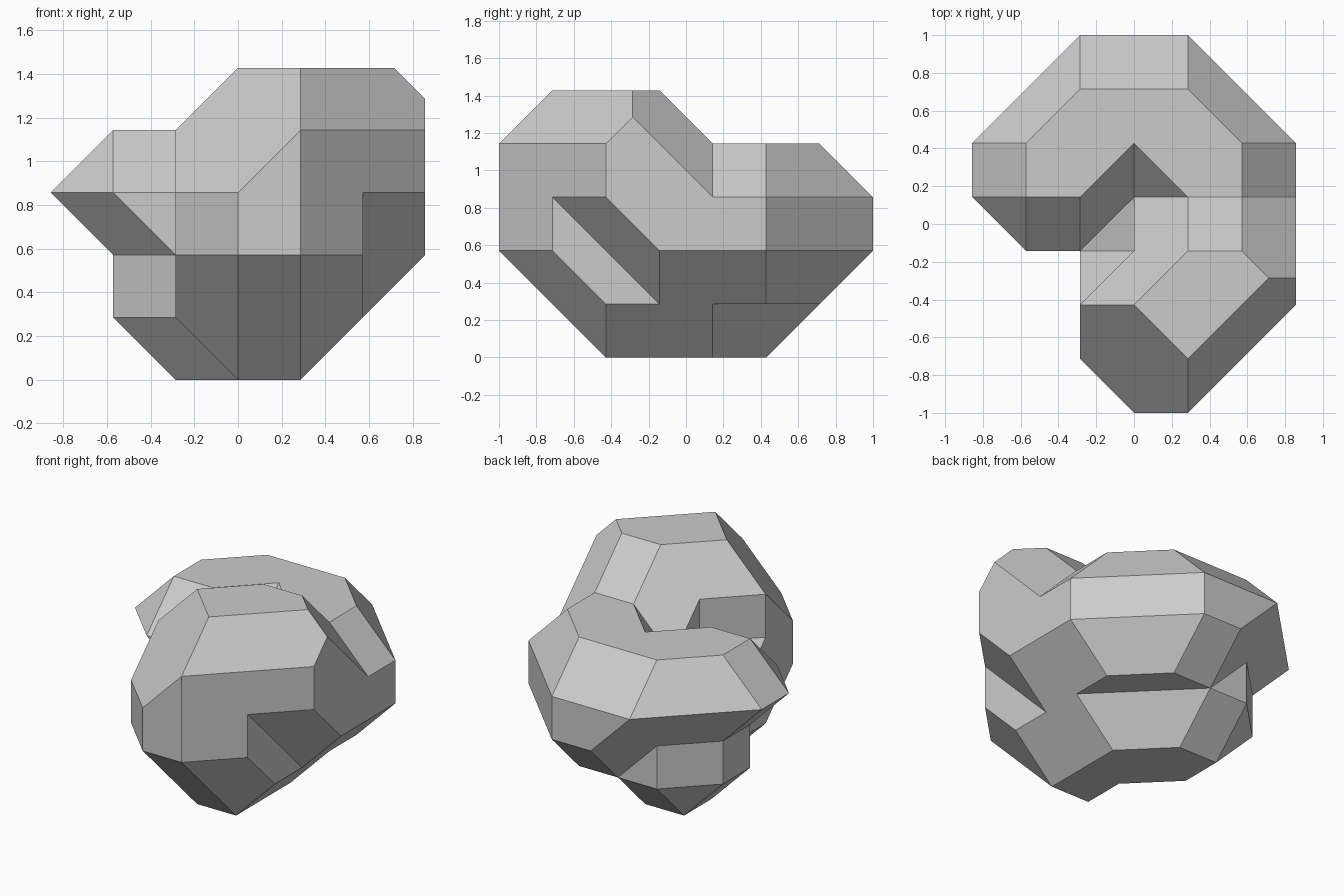
import bpy
import bmesh
from mathutils import Matrix, Vector

UNIT = 2 / 7          # lattice step: the longest side spans seven steps
EPS = 1e-3

cube = bpy.data.objects.get("Cube")
if cube:
    bpy.data.objects.remove(cube, do_unlink=True)

grey = bpy.data.materials.new("plain_grey")
grey.use_nodes = True
shade = (0.6, 0.6, 0.6, 1)
grey.diffuse_color = shade
grey.node_tree.nodes["Principled BSDF"].inputs["Base Color"].default_value = shade


def half_space(rule):
    """Turn a rule such as 'x-y+z<5' into a plane normal and its limit."""
    term, limit = rule.split("<")
    normal = [-1 if "-" + axis in term else int(axis in term) for axis in "xyz"]
    return Vector(normal), float(limit)


def corner_points(planes):
    """Corners of the solid that lies inside every half space."""
    found = set()
    count = len(planes)
    for i in range(count):
        for j in range(i):
            for k in range(j):
                trio = [planes[i], planes[j], planes[k]]
                matrix = Matrix([normal for normal, limit in trio])
                if abs(matrix.determinant()) < EPS:
                    continue
                point = matrix.inverted() @ Vector([limit for normal, limit in trio])
                if all(normal.dot(point) < limit + EPS for normal, limit in planes):
                    found.add(tuple(round(c, 3) + 0.0 for c in point))
    return found


def bevelled_block(name, x, y, z, bevels):
    """A box given in lattice steps with its edges and corners cut by bevel planes."""
    planes = [half_space(rule) for rule in bevels.split()]
    for axis, (low, high) in zip("xyz", (x, y, z)):
        planes.append(half_space(f"{axis}<{high}"))
        planes.append(half_space(f"-{axis}<{-low}"))

    bm = bmesh.new()
    for px, py, pz in corner_points(planes):
        bm.verts.new((px * UNIT, (py - 3.5) * UNIT, pz * UNIT))
    bmesh.ops.convex_hull(bm, input=bm.verts[:])
    loose = [v for v in bm.verts if not v.link_faces]
    bmesh.ops.delete(bm, geom=loose, context="VERTS")
    bmesh.ops.dissolve_limit(bm, angle_limit=0.01, verts=bm.verts[:], edges=bm.edges[:])
    bmesh.ops.recalc_face_normals(bm, faces=bm.faces[:])

    mesh = bpy.data.meshes.new(name)
    bm.to_mesh(mesh)
    bm.free()
    mesh.materials.append(grey)
    obj = bpy.data.objects.new(name, mesh)
    bpy.context.collection.objects.link(obj)
    return obj


# Tall front lump, from the ground to the highest flat
bevelled_block(
    "front_lump", (-1, 2), (0, 4), (0, 5),
    "-x-y+z<3 x-y+z<5 -x-y<0 x-y<1 x-y-z<-1 -y-z<-2 -x-y-z<-2 "
    "x-z<1 -x-z<0 y+z<8 -x+y+z<7 -x+y<3")

# Bend that leaves the lump on the +x side and drops to the upper coil
bevelled_block(
    "side_bend", (0, 3), (0, 5), (1, 5),
    "x-y-z<-2 x-y<1 x-y+z<5 -x-y+z<3 x+y+z<10 y+z<8 -x+y+z<7 "
    "x-z<1 x+y-z<6")

# Upper coil, the half towards +x
bevelled_block(
    "upper_coil_left", (0, 3), (4, 7), (1, 4),
    "x+y+z<11 x+y<8 x+y-z<6 y+z<10 y-z<5 x+z<6 x-z<1 -x-y+z<-1")

# Upper coil, the half towards -x with its pointed end
bevelled_block(
    "upper_coil_right", (-3, 0), (3, 7), (1, 4),
    "-x+y+z<11 -x+y-z<5 y+z<10 y-z<5 -x+z<6 -x-z<0 -x-y-z<-4 "
    "-x-y+z<2 -y+z<0 x-y+z<-1 x-y<-4")

# Lower coil that forms the base
bevelled_block(
    "lower_coil", (-2, 2), (3, 6), (0, 2),
    "y-z<5 -x+y<7 -x+y-z<6 -x-z<1 -x-y-z<-3 -x-y<-2 x+y-z<5 x-z<1")

# Sloping fillers in the hollow between the lump and the coils
bevelled_block(
    "inner_web", (-1, 1), (2, 4), (0, 3),
    "-x-z<0 x-z<1 -x+y+z<6 -x+y<4")
bevelled_block(
    "inner_ledge", (-1, 1), (3, 4), (1, 3),
    "-x+z<3 -x+y<4")
